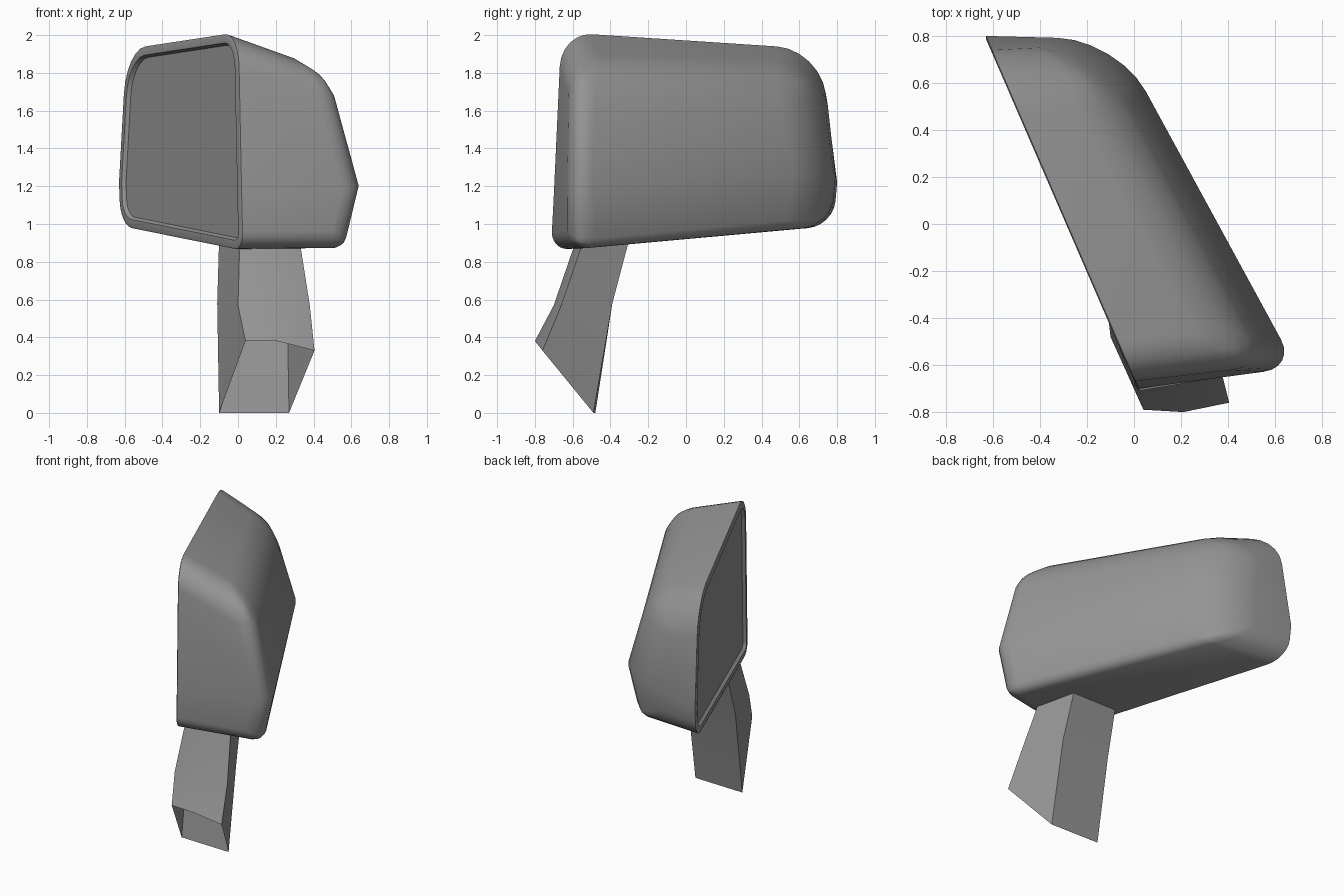
import bpy, bmesh
from mathutils import Vector

if "Cube" in bpy.data.objects:
    bpy.data.objects.remove(bpy.data.objects["Cube"])

grey = bpy.data.materials.new("dark_grey")
grey.diffuse_color = (0.3, 0.3, 0.3, 1)
grey.use_nodes = True
grey.node_tree.nodes["Principled BSDF"].inputs["Base Color"].default_value = grey.diffuse_color


def make_object(name, bm):
    bm.normal_update()
    mesh = bpy.data.meshes.new(name)
    bm.to_mesh(mesh)
    bm.free()
    mesh.materials.append(grey)
    obj = bpy.data.objects.new(name, mesh)
    bpy.context.collection.objects.link(obj)
    return obj


def select_only(obj):
    bpy.ops.object.select_all(action='DESELECT')
    obj.select_set(True)
    bpy.context.view_layer.objects.active = obj


def front(y, z):
    """Point on the slanted opening plane."""
    return (-0.63 + (0.8 - y) * 0.433, y, z)


# Mirror housing: sharp cage (f = opening, t/c/b = top, crease, bottom of back)
points = {
    "f_top_far": front(0.71, 1.925), "f_mid_far": front(0.80, 1.22),
    "f_low_far": front(0.78, 0.99), "f_top_near": front(-0.66, 2.015),
    "f_mid_near": front(-0.70, 1.15), "f_low_near": front(-0.715, 0.86),
    "t_far": (-0.18, 0.69, 1.80), "t_near": (0.52, -0.60, 1.83),
    "c_far": (-0.07, 0.785, 1.29), "c_near": (0.69, -0.61, 1.20),
    "b_far": (-0.13, 0.75, 0.99), "b_near": (0.61, -0.60, 0.865),
}
faces = [
    "f_top_far f_mid_far f_low_far f_low_near f_mid_near f_top_near",
    "f_top_far f_top_near t_near t_far",
    "f_top_near f_mid_near c_near t_near",
    "f_mid_near f_low_near b_near c_near",
    "f_top_far t_far c_far f_mid_far",
    "f_mid_far c_far b_far f_low_far",
    "t_far t_near c_near c_far",
    "c_far c_near b_near b_far",
    "f_low_far b_far b_near f_low_near",
]
# Rounding size of each cage edge
rounding = {
    "f_top_far t_far": 0.23, "f_top_near t_near": 0.17,
    "f_low_far b_far": 0.13, "f_low_near b_near": 0.10,
    "t_far t_near": 0.17, "b_far b_near": 0.05,
    "t_far c_far": 0.26, "c_far b_far": 0.24,
    "t_near c_near": 0.14, "c_near b_near": 0.13,
}
WIDTH = 0.3
bm = bmesh.new()
verts = {k: bm.verts.new(p) for k, p in points.items()}
for f in faces:
    bm.faces.new([verts[k] for k in f.split()])
layer = bm.edges.layers.float.new("bevel_weight_edge")
for pair, r in rounding.items():
    a, b = pair.split()
    bm.edges.get((verts[a], verts[b]))[layer] = r / WIDTH
bmesh.ops.recalc_face_normals(bm, faces=bm.faces)
housing = make_object("mirror_housing", bm)
bevel = housing.modifiers.new("rounding", 'BEVEL')
bevel.limit_method = 'WEIGHT'
bevel.offset_type = 'OFFSET'
bevel.width = WIDTH
bevel.segments = 6
bevel.use_clamp_overlap = False
select_only(housing)
bpy.ops.object.modifier_apply(modifier=bevel.name)

# Rim and recess around the opening
bm = bmesh.new()
bm.from_mesh(housing.data)
bm.normal_update()
normal = Vector((-1, -0.433, 0)).normalized()
opening = max((f for f in bm.faces if f.normal.dot(normal) > 0.98),
              key=lambda f: f.calc_area())
for thickness, depth in ((0.012, 0.005), (0.034, 0.0), (0.012, -0.02)):
    bmesh.ops.inset_region(bm, faces=[opening], thickness=thickness,
                           depth=depth, use_even_offset=True)
glass_points = [v.co.copy() for v in opening.verts]
bmesh.ops.delete(bm, geom=[opening], context='FACES_ONLY')
bm.to_mesh(housing.data)
bm.free()
select_only(housing)
bpy.ops.object.shade_smooth_by_angle(angle=0.6)

# Mirror glass
bm = bmesh.new()
bm.faces.new([bm.verts.new(p) for p in glass_points])
make_object("mirror_glass", bm)

# Mounting arm: three five-sided sections, open at the slanted foot
sections = [
    [(-0.10, -0.48, 0), (0.27, -0.49, 0), (0.405, -0.76, 0.33),
     (0.21, -0.80, 0.38), (0.04, -0.79, 0.38)],
    [(-0.11, -0.39, 0.58), (0.26, -0.39, 0.58), (0.38, -0.66, 0.57),
     (0.21, -0.70, 0.57), (0.00, -0.70, 0.57)],
    [(-0.10, -0.30, 0.92), (0.24, -0.30, 0.92), (0.325, -0.54, 0.92),
     (0.20, -0.58, 0.92), (0.01, -0.58, 0.92)],
]
bm = bmesh.new()
rings = [[bm.verts.new(p) for p in s] for s in sections]
for low, high in zip(rings, rings[1:]):
    for i in range(5):
        j = (i + 1) % 5
        bm.faces.new((low[i], high[i], high[j], low[j]))
bmesh.ops.recalc_face_normals(bm, faces=bm.faces)
arm = make_object("mounting_arm", bm)
select_only(arm)
bpy.ops.object.shade_smooth_by_angle(angle=0.4)
